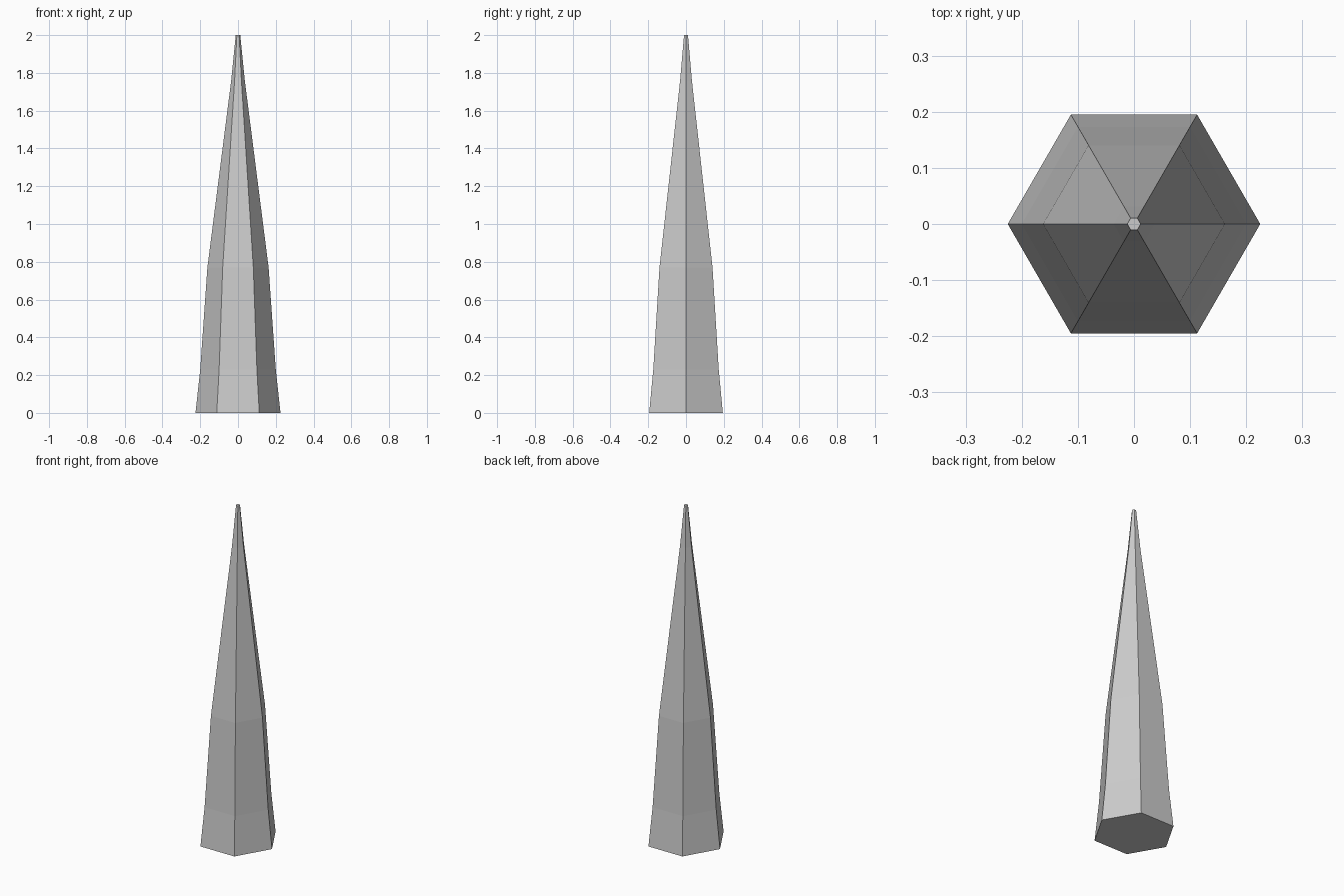
import bpy, bmesh
from math import cos, sin, pi

if "Cube" in bpy.data.objects:
    bpy.data.objects.remove(bpy.data.objects["Cube"])

SIDES = 6
# Taper profile: (height, corner radius)
PROFILE = [(0, 0.225), (0.23, 0.2), (0.77, 0.162), (1.76, 0.036), (2.0, 0.012)]

# Six-sided tapering spike, closed at both ends
bm = bmesh.new()
rings = [[bm.verts.new((r * cos(2 * pi * i / SIDES), r * sin(2 * pi * i / SIDES), z))
          for i in range(SIDES)] for z, r in PROFILE]
for low, high in zip(rings, rings[1:]):
    for i in range(SIDES):
        j = (i + 1) % SIDES
        bm.faces.new((low[i], low[j], high[j], high[i]))
bm.faces.new(rings[0][::-1])
bm.faces.new(rings[-1])

mesh = bpy.data.meshes.new("spike")
bm.to_mesh(mesh)
bm.free()
bpy.context.collection.objects.link(bpy.data.objects.new("spike", mesh))
